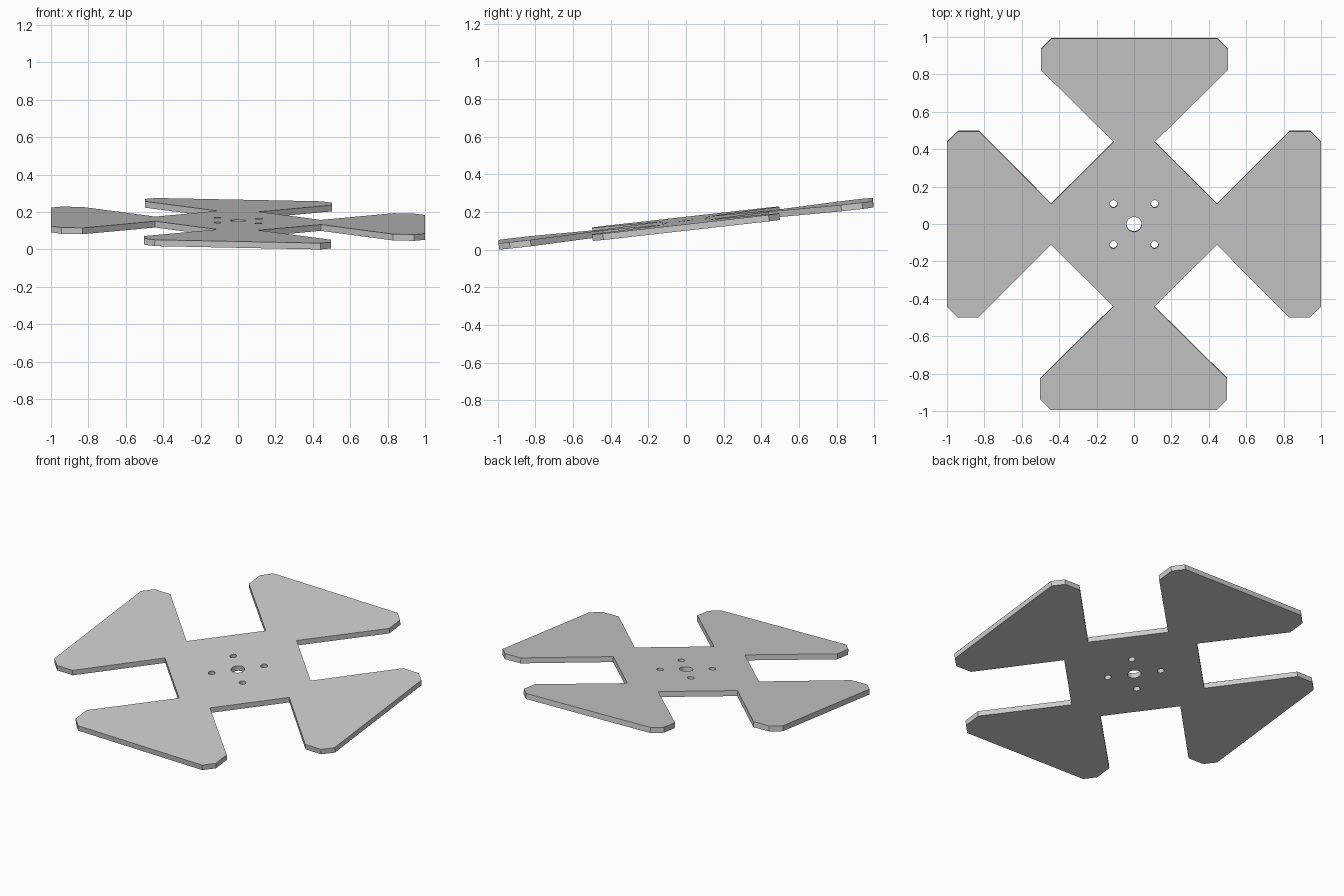
import bpy, bmesh
from math import atan, radians
from mathutils import Matrix, Vector

if "Cube" in bpy.data.objects:
    bpy.data.objects.remove(bpy.data.objects["Cube"])

T = 0.034  # plate thickness


def mesh_object(name, bm):
    bmesh.ops.recalc_face_normals(bm, faces=bm.faces)
    me = bpy.data.meshes.new(name)
    bm.to_mesh(me)
    bm.free()
    ob = bpy.data.objects.new(name, me)
    bpy.context.collection.objects.link(ob)
    return ob


# Cross-shaped plate: one flared arm outline repeated four times
arm = [(0.11, 0.443), (0.5, 0.83), (0.5, 0.942), (0.443, 1.0),
       (-0.443, 1.0), (-0.5, 0.942), (-0.5, 0.83), (-0.11, 0.443)]
bm = bmesh.new()
verts = []
for i in range(4):
    rot = Matrix.Rotation(radians(90 * i), 3, 'Z')
    verts += [bm.verts.new(rot @ Vector((x, y, -T / 2))) for x, y in arm]
face = bm.faces.new(verts)
ext = bmesh.ops.extrude_face_region(bm, geom=[face])
bmesh.ops.translate(bm, vec=(0, 0, T),
                    verts=[g for g in ext['geom'] if isinstance(g, bmesh.types.BMVert)])
plate = mesh_object("cross_plate", bm)

# Centre bore and four bolt holes
holes = [(0, 0, 0.04)] + [(x, y, 0.02) for x in (-0.11, 0.11) for y in (-0.11, 0.11)]
bm = bmesh.new()
for x, y, r in holes:
    bmesh.ops.create_cone(bm, cap_ends=True, segments=32, radius1=r, radius2=r,
                          depth=0.2, matrix=Matrix.Translation((x, y, 0)))
cutter = mesh_object("hole_cutter", bm)
cutter.hide_render = True

mod = plate.modifiers.new("holes", 'BOOLEAN')
mod.operation = 'DIFFERENCE'
mod.solver = 'EXACT'
mod.object = cutter
bpy.context.view_layer.objects.active = plate
plate.select_set(True)
bpy.ops.object.modifier_apply(modifier=mod.name)
bpy.data.objects.remove(cutter)

# Tilt the plate, then rest its lowest corner on the ground
tilt = Matrix.Rotation(atan(0.02), 4, 'Y') @ Matrix.Rotation(atan(0.1125), 4, 'X')
plate.data.transform(tilt)
low = min(v.co.z for v in plate.data.vertices)
plate.data.transform(Matrix.Translation((0, 0, -low)))
